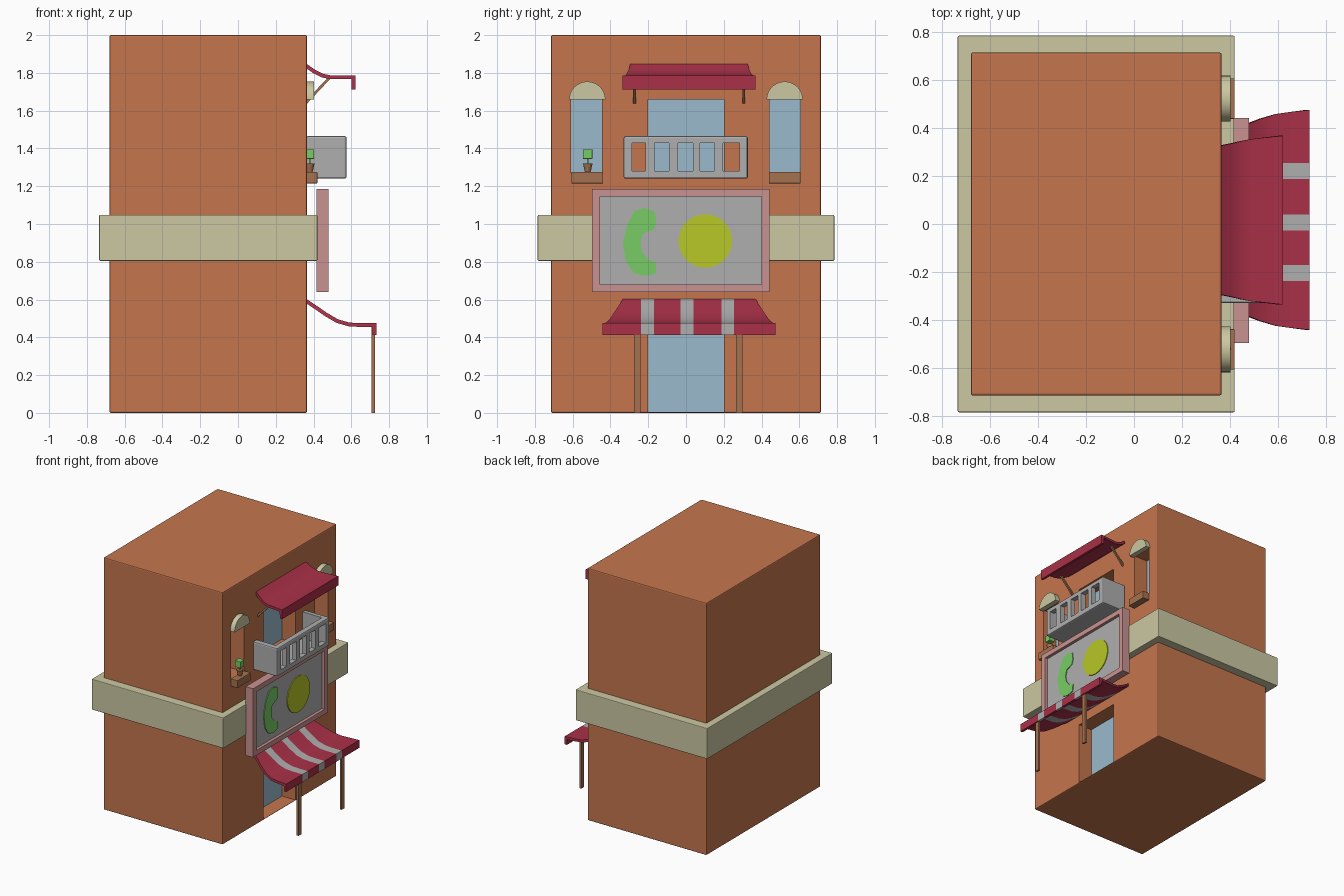
import bpy, bmesh, math
from mathutils import Vector

if "Cube" in bpy.data.objects:
    bpy.data.objects.remove(bpy.data.objects["Cube"])


def material(name, r, g, b):
    m = bpy.data.materials.new(name)
    m.diffuse_color = (r, g, b, 1)
    m.use_nodes = True
    m.node_tree.nodes["Principled BSDF"].inputs["Base Color"].default_value = m.diffuse_color
    return m


ORANGE = material("terracotta", 0.56, 0.18, 0.075)
BEIGE = material("beige stone", 0.60, 0.58, 0.36)
RED = material("awning red", 0.40, 0.03, 0.065)
GRAY = material("light gray", 0.43, 0.43, 0.43)
BLUE = material("glass blue", 0.33, 0.49, 0.61)
PINK = material("frame pink", 0.58, 0.29, 0.28)
BROWN = material("wood brown", 0.38, 0.17, 0.08)
GREEN = material("leaf green", 0.19, 0.60, 0.13)
YELLOW = material("sign yellow", 0.48, 0.58, 0.02)


def finish(name, bm, *mats):
    me = bpy.data.meshes.new(name)
    bm.to_mesh(me)
    bm.free()
    for m in mats:
        me.materials.append(m)
    ob = bpy.data.objects.new(name, me)
    bpy.context.collection.objects.link(ob)
    return ob


def box(name, x, y, z, mat, bevel=0.0):
    """Box from (min, max) ranges on each axis."""
    bm = bmesh.new()
    bmesh.ops.create_cube(bm, size=1)
    for v in bm.verts:
        v.co = [r[0] if c < 0 else r[1] for c, r in zip(v.co, (x, y, z))]
    if bevel:
        bmesh.ops.bevel(bm, geom=bm.edges[:], offset=bevel, segments=2,
                        affect='EDGES', profile=0.5)
    return finish(name, bm, mat)


def cut(ob, *ranges):
    """Subtract a box from an object."""
    cutter = box("cutter", *ranges, ob.data.materials[0])
    cutter.hide_render = True
    mod = ob.modifiers.new("cut", 'BOOLEAN')
    mod.object, mod.operation, mod.solver = cutter, 'DIFFERENCE', 'EXACT'
    apply(ob, mod)
    bpy.data.objects.remove(cutter)


def apply(ob, mod):
    bpy.context.view_layer.objects.active = ob
    bpy.ops.object.modifier_apply(modifier=mod.name)


def plate(name, outline, x0, x1, mat):
    """Extrude a (y, z) outline from x0 to x1."""
    bm = bmesh.new()
    face = bm.faces.new([bm.verts.new((x0, y, z)) for y, z in outline])
    ext = bmesh.ops.extrude_face_region(bm, geom=[face])
    for v in ext['geom']:
        if isinstance(v, bmesh.types.BMVert):
            v.co.x = x1
    bmesh.ops.recalc_face_normals(bm, faces=bm.faces[:])
    return finish(name, bm, mat)


def awning(name, profile, center, stripes):
    """Sweep (x, z, half width) profile across y; stripe edges stay straight."""
    bm = bmesh.new()
    rows = []
    for x, z, half in profile:
        ys = [center - half] + stripes + [center + half]
        rows.append([bm.verts.new((x, y, z)) for y in ys])
    for a, b in zip(rows, rows[1:]):
        for j in range(len(a) - 1):
            f = bm.faces.new((a[j], b[j], b[j + 1], a[j + 1]))
            f.material_index = j % 2
    ob = finish(name, bm, RED, GRAY)
    mod = ob.modifiers.new("thickness", 'SOLIDIFY')
    mod.thickness, mod.offset, mod.use_even_offset = 0.02, -1, True
    apply(ob, mod)
    smooth(ob)
    return ob


def smooth(ob):
    bpy.ops.object.select_all(action='DESELECT')
    ob.select_set(True)
    bpy.context.view_layer.objects.active = ob
    bpy.ops.object.shade_smooth_by_angle(angle=math.radians(35))


WALL, BACK = 0.365, 0.24   # facade plane and back of the recesses

# Building with doorway and window recesses
body = box("building", (-0.68, WALL), (-0.715, 0.715), (0, 2), ORANGE, 0.008)
openings = {
    "lower_door": ((-0.2, 0.2), (0.006, 0.5)),
    "upper_door": ((-0.2, 0.2), (1.25, 1.66)),
    "left_window": ((-0.61, -0.445), (1.27, 1.665)),
    "right_window": ((0.442, 0.607), (1.27, 1.665)),
}
for name, (y, z) in openings.items():
    cut(body, (BACK, 0.5), y, z)
    box(name, (BACK - 0.002, BACK + 0.006), y, z, BLUE)

# Stone band around the middle
box("stone_band", (-0.735, 0.42), (-0.785, 0.785), (0.805, 1.048), BEIGE, 0.005)

# Window arches and sills
for side, c in (("left", -0.5225), ("right", 0.5225)):
    arc = [(c + 0.096 * math.cos(math.pi * i / 20),
            1.658 + 0.096 * math.sin(math.pi * i / 20)) for i in range(21)]
    smooth(plate(side + "_window_arch", arc, WALL - 0.005, 0.403, BEIGE))
    box(side + "_window_sill", (WALL - 0.005, 0.42), (c - 0.084, c + 0.084),
        (1.215, 1.275), BROWN, 0.003)

# Potted plant on the left sill
bm = bmesh.new()
bmesh.ops.create_cone(bm, cap_ends=True, segments=12, radius1=0.015,
                      radius2=0.025, depth=0.045)
bmesh.ops.translate(bm, verts=bm.verts[:], vec=(0.38, -0.52, 1.297))
finish("plant_pot", bm, BROWN)
box("plant_stem", (0.376, 0.384), (-0.524, -0.516), (1.31, 1.35), GREEN)
box("plant_leaves", (0.355, 0.403), (-0.545, -0.496), (1.345, 1.395), GREEN, 0.002)

# Balcony: hollowed box with cut railing openings
balcony = box("balcony", (WALL - 0.005, 0.575), (-0.33, 0.327), (1.24, 1.465), GRAY, 0.01)
cut(balcony, (0.3, 0.535), (-0.29, 0.287), (1.255, 1.6))
for y in ((-0.285, -0.215), (-0.167, -0.09), (-0.043, 0.036), (0.074, 0.152), (0.195, 0.282)):
    cut(balcony, (0.5, 0.6), y, (1.28, 1.43))

# Upper awning with struts
awning("upper_awning", [(0.36, 1.85, 0.31), (0.41, 1.815, 0.32), (0.45, 1.795, 0.33),
                        (0.49, 1.787, 0.338), (0.622, 1.787, 0.352),
                        (0.622, 1.713, 0.352)], 0.016, [])
for side, c in (("left", -0.273), ("right", 0.306)):
    a, b = Vector((0.36, c, 1.642)), Vector((0.485, c, 1.775))
    bm = bmesh.new()
    bmesh.ops.create_cube(bm, size=1)
    bmesh.ops.scale(bm, verts=bm.verts[:], vec=(0.014, 0.014, (b - a).length))
    bmesh.ops.transform(bm, verts=bm.verts[:],
                        matrix=(b - a).to_track_quat('Z', 'X').to_matrix().to_4x4())
    bmesh.ops.translate(bm, verts=bm.verts[:], vec=(a + b) / 2)
    finish(side + "_awning_strut", bm, BROWN)

# Lower striped awning on posts
awning("lower_awning", [(0.36, 0.605, 0.35), (0.42, 0.565, 0.375), (0.47, 0.53, 0.398),
                        (0.53, 0.495, 0.422), (0.59, 0.478, 0.441), (0.65, 0.475, 0.45),
                        (0.732, 0.475, 0.458), (0.732, 0.413, 0.458)],
       0.017, [-0.238, -0.17, -0.028, 0.04, 0.187, 0.255])
for side, y in (("left", (-0.276, -0.241)), ("right", (0.264, 0.299))):
    box(side + "_awning_post", (0.708, 0.725), y, (0, 0.465), BROWN)

# Sign board: pink frame, gray panel, painted shapes
frame = box("sign_frame", (0.415, 0.48), (-0.497, 0.441), (0.64, 1.185), PINK)
cut(frame, (0.45, 0.6), (-0.455, 0.4), (0.68, 1.145))
box("sign_panel", (0.448, 0.456), (-0.455, 0.4), (0.68, 1.145), GRAY)
disc = [(0.102 + 0.142 * math.cos(math.tau * i / 24),
         0.91 + 0.142 * math.sin(math.tau * i / 24)) for i in range(24)]
plate("sign_disc", disc, 0.455, 0.462, YELLOW)
crescent = [(-0.165, 1.065), (-0.22, 1.085), (-0.27, 1.07), (-0.31, 1.0), (-0.335, 0.9),
            (-0.318, 0.8), (-0.275, 0.74), (-0.22, 0.725), (-0.16, 0.737), (-0.157, 0.795),
            (-0.2, 0.81), (-0.232, 0.85), (-0.242, 0.9), (-0.228, 0.95), (-0.17, 0.97),
            (-0.157, 1.01)]
plate("sign_crescent", crescent, 0.455, 0.462, GREEN)
